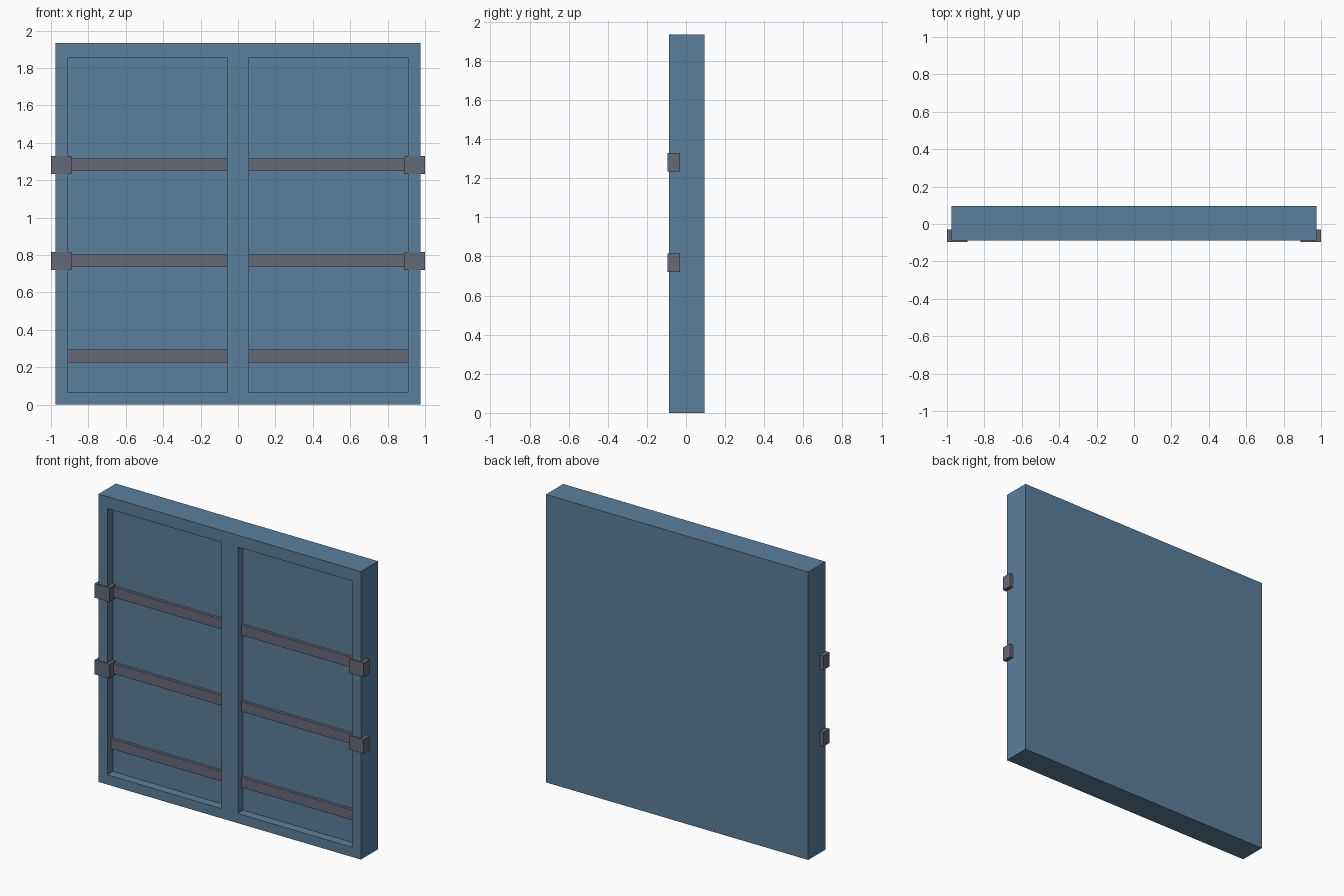
import bpy

if "Cube" in bpy.data.objects:
    bpy.data.objects.remove(bpy.data.objects["Cube"])


def material(name, color):
    m = bpy.data.materials.new(name)
    m.diffuse_color = (*color, 1.0)
    m.use_nodes = True
    m.node_tree.nodes["Principled BSDF"].inputs["Base Color"].default_value = m.diffuse_color
    return m


blue = material("steel blue", (0.102, 0.212, 0.332))
grey = material("dark grey metal", (0.133, 0.138, 0.178))


def box(name, x, y, z, mat):
    """Box from (min, max) pairs on each axis."""
    bpy.ops.mesh.primitive_cube_add(size=1)
    ob = bpy.context.object
    ob.name = name
    spans = (x, y, z)
    for v in ob.data.vertices:
        v.co = [s[0] if c < 0 else s[1] for c, s in zip(v.co, spans)]
    ob.data.materials.append(mat)
    return ob


def side(s, a, b):
    """Mirror an x span onto the chosen side."""
    return tuple(sorted((s * a, s * b)))


FRONT, BACK = -0.088, 0.095
PANEL = -0.03   # floor of the recesses

# Double door slab with a recessed panel on each leaf
slab = box("door_slab", (-0.975, 0.975), (FRONT, BACK), (0.0, 1.935), blue)
for s, label in ((-1, "left"), (1, "right")):
    cutter = box("recess_cutter_" + label, side(s, 0.06, 0.91),
                 (FRONT - 0.1, PANEL), (0.065, 1.855), blue)
    cutter.hide_render = True
    cutter.hide_viewport = True
    mod = slab.modifiers.new("recess_" + label, "BOOLEAN")
    mod.operation = "DIFFERENCE"
    mod.solver = "EXACT"
    mod.object = cutter

# Metal bars across the panels, hinges on the outer edges
for s, label in ((-1, "left"), (1, "right")):
    for i, z in enumerate((0.26, 0.77, 1.283)):
        box(f"bar_{label}_{i}", side(s, 0.055, 0.915),
            (PANEL - 0.02, PANEL + 0.02), (z - 0.034, z + 0.034), grey)
    for i, z in enumerate((0.768, 1.282)):
        box(f"hinge_{label}_{i}", side(s, 0.89, 1.0),
            (-0.095, PANEL), (z - 0.048, z + 0.048), grey)
